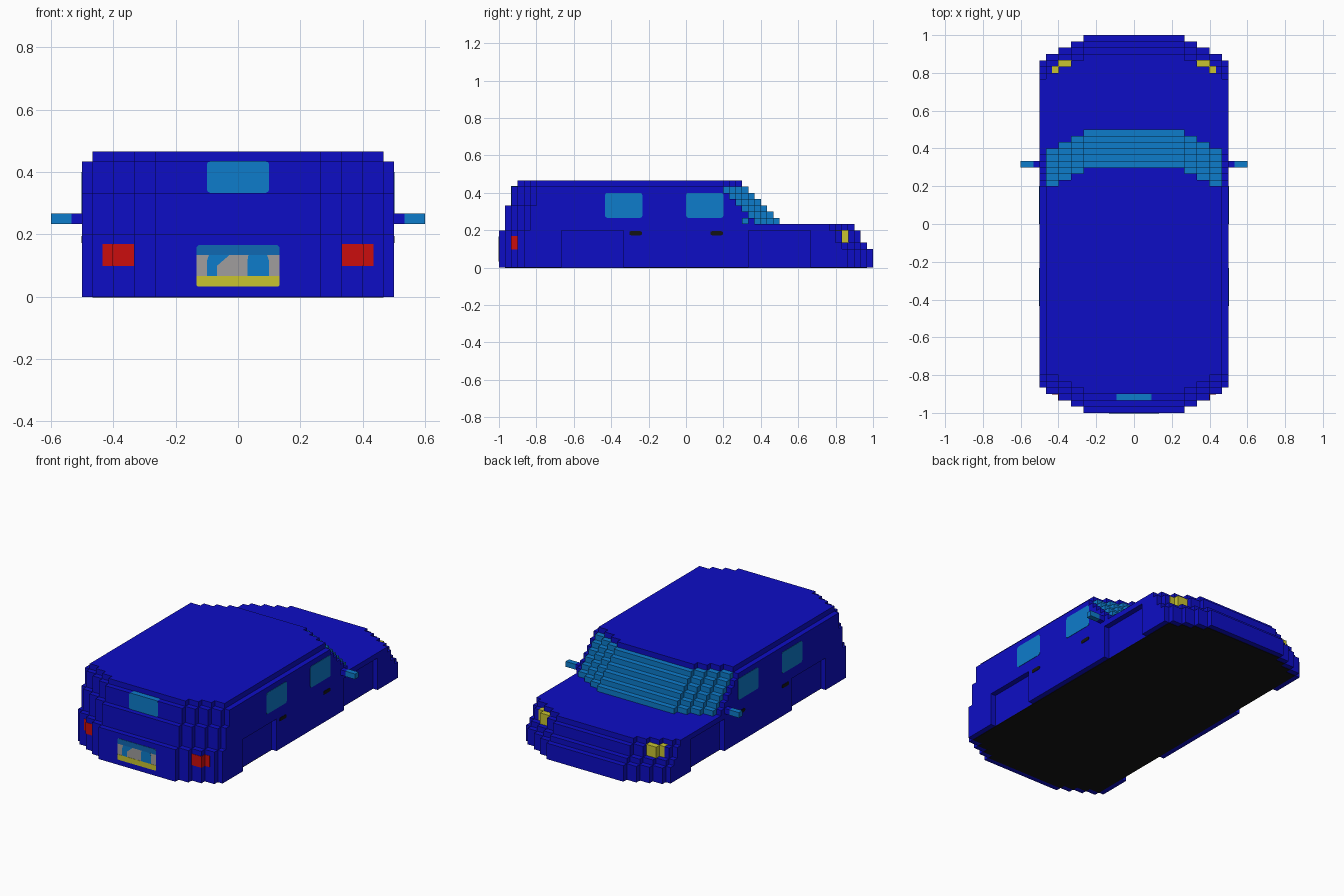
import bpy
import bmesh
import math

cube = bpy.data.objects.get("Cube")
if cube:
    bpy.data.objects.remove(cube, do_unlink=True)

U = 1 / 30          # one block
G = 0.06            # how far inlaid parts stand proud, in blocks


def material(name, rgb):
    m = bpy.data.materials.new(name)
    m.use_nodes = True
    m.diffuse_color = (*rgb, 1)
    bsdf = next(n for n in m.node_tree.nodes if n.type == "BSDF_PRINCIPLED")
    bsdf.inputs["Base Color"].default_value = (*rgb, 1)
    return m


BLUE = material("body blue", (0.004, 0.004, 0.56))
GLASS = material("glass blue", (0.004, 0.2, 0.6))
DARK_GLASS = material("deep sky blue", (0.005, 0.14, 0.45))
YELLOW = material("yellow", (0.58, 0.55, 0.03))
RED = material("red", (0.6, 0.004, 0.004))
GREY = material("grey", (0.35, 0.34, 0.34))
BLACK = material("black", (0.007, 0.007, 0.007))


def prism(bm, pts, axis, lo, hi):
    """Extrude a 2D outline (in blocks) along axis 0 (outline y,z) or 1 (outline x,z)."""
    def place(p, t):
        return (t * U, p[0] * U, p[1] * U) if axis == 0 else (p[0] * U, t * U, p[1] * U)
    a = [bm.verts.new(place(p, lo)) for p in pts]
    b = [bm.verts.new(place(p, hi)) for p in pts]
    bm.faces.new(a)
    bm.faces.new(b[::-1])
    n = len(pts)
    for i in range(n):
        bm.faces.new((a[i], b[i], b[(i + 1) % n], a[(i + 1) % n]))


def box(bm, x0, x1, y0, y1, z0, z1, g=0.0):
    prism(bm, [(y0 - g, z0 - g), (y1 + g, z0 - g), (y1 + g, z1 + g), (y0 - g, z1 + g)],
          0, x0 - g, x1 + g)


def rounded(a0, a1, b0, b1, r=0.35):
    """Rounded rectangle outline."""
    pts = []
    for ca, cb, start in ((a1 - r, b1 - r, 0), (a0 + r, b1 - r, 90),
                          (a0 + r, b0 + r, 180), (a1 - r, b0 + r, 270)):
        for k in range(3):
            t = math.radians(start + 45 * k)
            pts.append((ca + r * math.cos(t), cb + r * math.sin(t)))
    return pts


def finish(name, bm, mat):
    bmesh.ops.recalc_face_normals(bm, faces=bm.faces)
    me = bpy.data.meshes.new(name)
    bm.to_mesh(me)
    bm.free()
    me.materials.append(mat)
    ob = bpy.data.objects.new(name, me)
    bpy.context.collection.objects.link(ob)
    return ob


# Lengthwise bands across the width: (inner x, outer x, how far the ends step in)
BANDS = [(-8, 8, 0)] + [(s * a, s * b, o) for s in (1, -1)
                        for a, b, o in ((8, 10, 1), (10, 12, 2), (12, 14, 3), (14, 15, 4))]

# Body shell: one stepped side profile per band
bm = bmesh.new()
for xa, xb, o in BANDS:
    outer = o == 4
    steps_front = [(30, 0, 3), (29, 3, 4), (28, 4, 6), (27, 6, 7)]
    steps_front += [(15 - k + (0 if outer else -1), 7 + k, 8 + k) for k in range(6)]
    steps_back = [(-27, 14, 13), (-28, 13, 10), (-29, 10, 6), (-30, 6, 0)]
    if outer:
        steps_back = steps_back[1:]
    else:
        steps_front[-1] = (9, 12, 14)
    pts = [(y - o, z) for y, z0, z1 in steps_front for z in (z0, z1)]
    pts += [(y + o, z) for y, z0, z1 in steps_back for z in (z0, z1)]
    if outer:   # wheel recesses
        for c in (-15, 15):
            pts += [(c - 5, 0), (c - 5, 6), (c + 5, 6), (c + 5, 0)]
    prism(bm, pts, 0, min(xa, xb), max(xa, xb))
finish("body", bm, BLUE)

# Stepped windscreen
bm = bmesh.new()
for xa, xb, o in BANDS:
    if o < 4:
        for k in range(6):
            box(bm, min(xa, xb), max(xa, xb), 14 - k - o, 15 - k - o, 7 + k, 8 + k)
finish("windscreen", bm, GLASS)

# Black underside
bm = bmesh.new()
for xa, xb, o in BANDS:
    if o < 4:
        box(bm, min(xa, xb), max(xa, xb), -29 + o, 29 - o, -G, 0.05)
finish("underside", bm, BLACK)

# Rear window
bm = bmesh.new()
prism(bm, rounded(-3, 3, 10, 13 + G), 1, -28 - G, -27)
finish("rear_window", bm, GLASS)

# Parts mirrored on both sides
for s, side in ((1, "left"), (-1, "right")):
    def sx(a, b):
        return min(s * a, s * b), max(s * a, s * b)

    for label, y0, y1 in (("rear", -13, -7), ("front", 0, 6)):
        bm = bmesh.new()
        prism(bm, rounded(y0, y1, 8, 12), 0, *sx(14.9, 15 + G))
        finish(f"{side}_{label}_side_window", bm, GLASS)
        bm = bmesh.new()
        prism(bm, rounded(y1 - 2.1, y1 - 0.05, 5.2, 5.85, 0.25), 0, *sx(14.9, 15 + G))
        finish(f"{side}_{label}_door_handle", bm, BLACK)

    bm = bmesh.new()
    box(bm, *sx(15, 16), 9, 10, 7, 8)
    finish(f"{side}_mirror_arm", bm, BLUE)
    bm = bmesh.new()
    box(bm, *sx(16, 18), 9, 10, 7, 8)
    finish(f"{side}_mirror", bm, GLASS)

    bm = bmesh.new()
    box(bm, *sx(10, 12), 25, 26, 4, 6, G)
    box(bm, *sx(12, 13), 24, 25, 4, 6, G)
    finish(f"{side}_headlight", bm, YELLOW)

    bm = bmesh.new()
    box(bm, *sx(10, 12), -28, -27, 3, 5, G)
    box(bm, *sx(12, 13), -27, -26, 3, 5, G)
    finish(f"{side}_tail_light", bm, RED)

# Painted rear plate: grey ground, coloured bands and two blue patches
PLATE = [
    ("plate_ground", GREY, rounded(-4, 4, 1, 5), 0.04),
    ("plate_lower_band", YELLOW, [(-3.9, 1), (3.9, 1), (4, 1.1), (4, 2), (-4, 2), (-4, 1.1)], 0.08),
    ("plate_upper_band", DARK_GLASS, [(-4, 4), (4, 4), (4, 4.75), (3.75, 5), (-3.75, 5), (-4, 4.75)], 0.08),
    ("plate_left_patch", GLASS, [(0.9, 2), (3.0, 2), (3.0, 3.4), (2.8, 4), (1.0, 4), (0.9, 3.4)], 0.08),
    ("plate_right_patch", GLASS, [(-3.0, 2), (-2.0, 2), (-2.0, 3), (-0.85, 4), (-2.8, 4), (-3.0, 3.4)], 0.08),
]
for name, mat, pts, out in PLATE:
    bm = bmesh.new()
    prism(bm, pts, 1, -30 - out, -29.95)
    finish(name, bm, mat)
